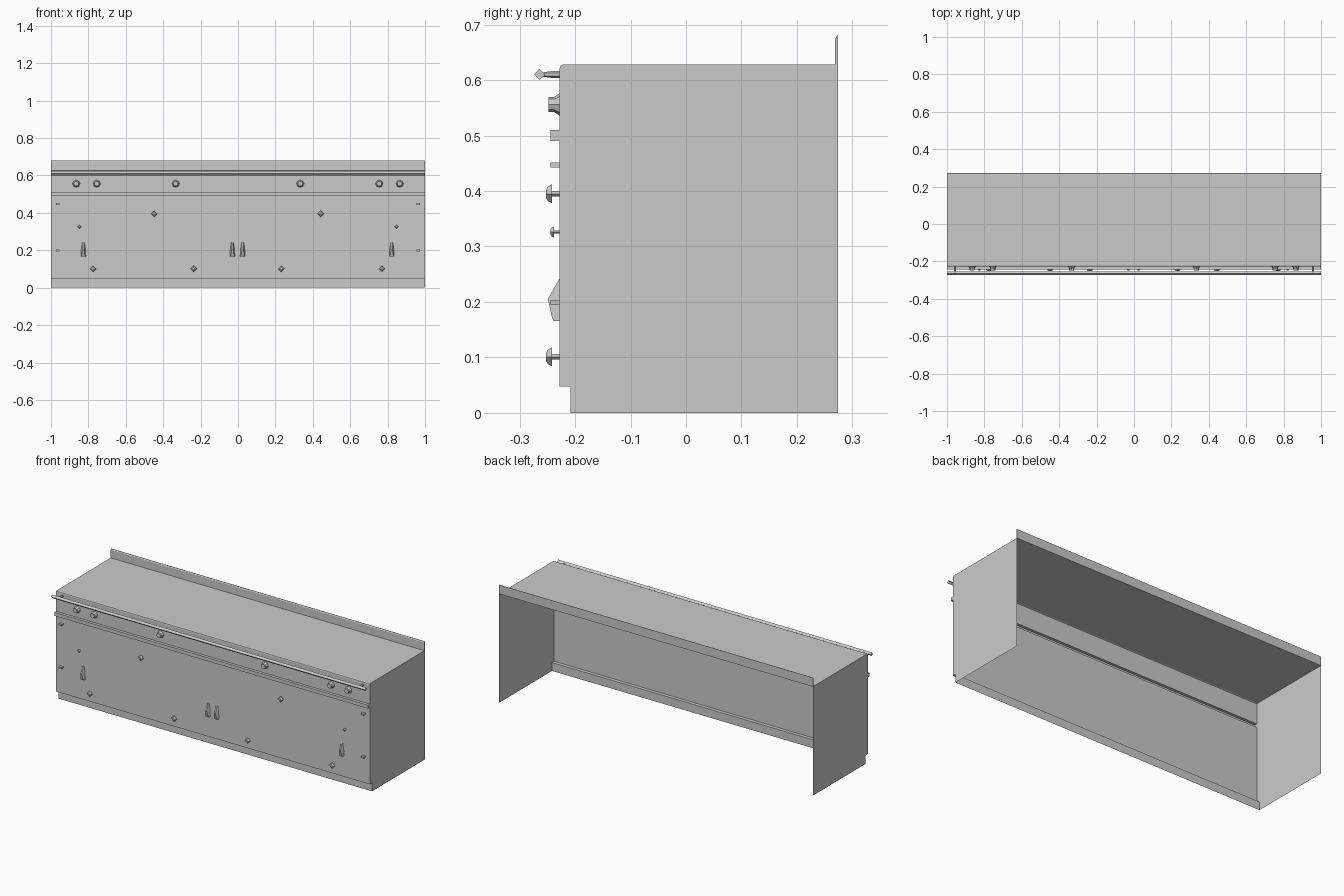
import bpy, bmesh
from math import pi, cos, sin

if "Cube" in bpy.data.objects:
    bpy.data.objects.remove(bpy.data.objects["Cube"])

FRONT = -0.228   # y of the front face
BACK = 0.274


def make(name, verts, faces, smooth=False, fix=True):
    me = bpy.data.meshes.new(name)
    me.from_pydata(verts, [], faces)
    bm = bmesh.new()
    bm.from_mesh(me)
    if fix:
        bmesh.ops.recalc_face_normals(bm, faces=bm.faces)
    bm.to_mesh(me)
    bm.free()
    ob = bpy.data.objects.new(name, me)
    bpy.context.collection.objects.link(ob)
    if smooth:
        bpy.context.view_layer.objects.active = ob
        ob.select_set(True)
        bpy.ops.object.shade_smooth_by_angle(angle=0.7)
        ob.select_set(False)
    return ob


def prism(name, prof, x0, x1):
    """Closed (y, z) profile extruded along x."""
    n = len(prof)
    v = [(x, y, z) for x in (x0, x1) for y, z in prof]
    f = [(i, (i + 1) % n, n + (i + 1) % n, n + i) for i in range(n)]
    return make(name, v, f + [tuple(range(n)), tuple(range(n, 2 * n))])


def box(name, x, y0, y1, z, w, h):
    a, b = z - h / 2, z + h / 2
    return prism(name, [(y0, a), (y1, a), (y1, b), (y0, b)], x - w / 2, x + w / 2)


def lathe(name, prof, x, z, n, smooth=False):
    """(radius, y) profile turned around a front-to-back axis, capped at the front."""
    v = [(x + r * sin(2 * pi * i / n), y, z + r * cos(2 * pi * i / n))
         for r, y in prof for i in range(n)]
    f = [(k * n + i, k * n + (i + 1) % n, (k + 1) * n + (i + 1) % n, (k + 1) * n + i)
         for k in range(len(prof) - 1) for i in range(n)]
    f += [tuple(range(n)), tuple(range(len(v) - n, len(v)))]
    return make(name, v, f, smooth)


# Counter shell: thin top, front and kick board, open at the back and bottom
skin = [(BACK, .628), (-.222, .628), (-.2265, .6255), (FRONT, .62), (FRONT, .51),
        (-.244, .51), (-.244, .49), (FRONT, .49), (FRONT, .048), (-.208, .048), (-.208, 0)]
n = len(skin)
verts = [(x, y, z) for x in (-1, 1) for y, z in skin]
verts += [(-1, BACK, 0), (1, BACK, 0)]
faces = [(i, n + i, n + i + 1, i + 1) for i in range(n - 1)]
faces += [tuple(range(n)) + (2 * n,), (2 * n + 1,) + tuple(reversed(range(n, 2 * n)))]
shell = make("counter_shell", verts, faces, fix=False)
bm = bmesh.new()
bm.from_mesh(shell.data)
bmesh.ops.recalc_face_normals(bm, faces=bm.faces)
bm.faces.ensure_lookup_table()
if bm.faces[0].normal.z < 0:
    bmesh.ops.reverse_faces(bm, faces=bm.faces)
bm.to_mesh(shell.data)
bm.free()

# Backsplash with a bevelled top edge
prism("backsplash", [(.269, .628), (.269, .674), (.272, .68), (BACK, .68), (BACK, .628)], -1, 1)

# Front rail with a diamond section, and its end brackets
prism("front_rail", [(-.274, .61), (-.264, .62), (-.254, .61), (-.264, .60)], -1, 1)
for s in (-1, 1):
    lathe("rail_bracket", [(.006, FRONT), (.006, -.243), (.003, -.264)], s * .957, .61, 6)

# Control knobs
for x in (.865, .755, .333):
    for s in (-1, 1):
        lathe("control_knob", [(.02, FRONT), (.0135, -.238), (.0135, -.248)], s * x, .556, 8)

# Hinges
for s in (-1, 1):
    for z in (.447, .199):
        box("hinge", s * .963, -.244, FRONT, z, .018, .009)

# Door and drawer pulls: stem and flared diamond head
big = [(.005, FRONT), (.005, -.243), (.017, -.242), (.013, -.249), (.008, -.252)]
for x, z in [(-.449, .395), (.443, .395), (-.775, .101), (-.237, .101), (.232, .101), (.77, .101)]:
    lathe("drawer_pull", big, x, z, 4)
small = [(.003, FRONT), (.003, -.239), (.01, -.238), (.008, -.242), (.005, -.244)]
for s in (-1, 1):
    lathe("small_pull", small, s * .847, .326, 4)

# Teardrop handles, wide at the bottom and narrow at the top
for x in (-.827, -.03, .025, .822):
    # rings: half width at panel, half width at front, front y, z
    rings = [(.013, .009, -.239, .166), (.013, .008, -.242, .174),
             (.0115, .004, -.249, .205), (.006, .003, -.229, .241)]
    v = []
    for a, b, y, z in rings:
        v += [(x - a, FRONT, z), (x - b, y, z), (x + b, y, z), (x + a, FRONT, z)]
    f = [(k * 4 + i, k * 4 + (i + 1) % 4, k * 4 + 4 + (i + 1) % 4, k * 4 + 4 + i)
         for k in range(3) for i in range(4)]
    make("door_handle", v, f + [(0, 1, 2, 3), (12, 13, 14, 15)], True)
